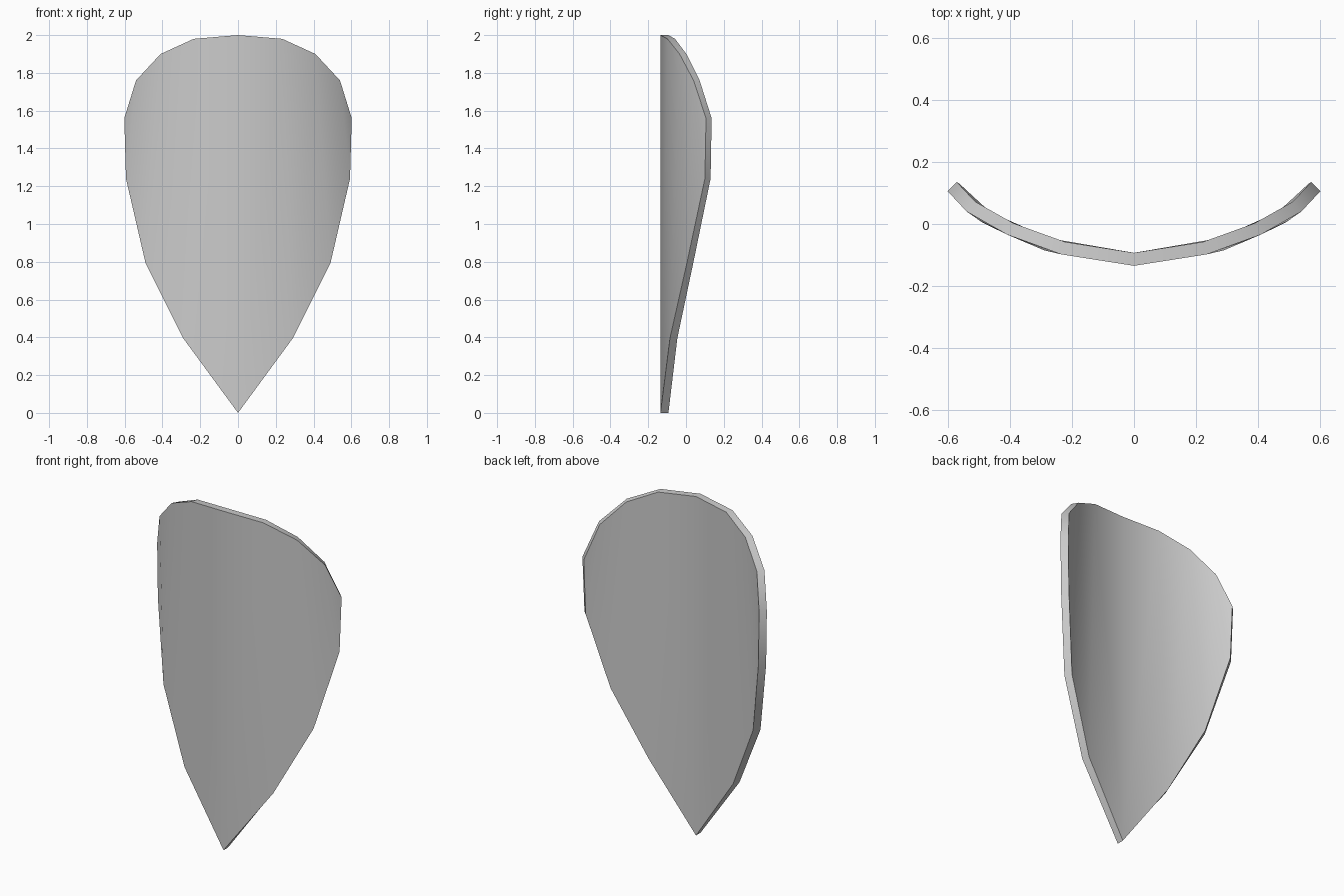
import bpy, bmesh, math

if "Cube" in bpy.data.objects:
    bpy.data.objects.remove(bpy.data.objects["Cube"])

# Right half of the curved plate as vertical ribs: (bottom point, top point), front surface x, y, z
RIBS = [
    ((0.0, -0.135, 0.0), (0.0, -0.135, 2.0)),
    ((0.29, -0.085, 0.395), (0.235, -0.098, 1.98)),
    ((0.49, 0.005, 0.795), (0.41, -0.034, 1.9)),
    ((0.593, 0.10, 1.24), (0.54, 0.04, 1.76)),
]
TIP = (0.602, 0.106, 1.56)
THICK = 0.042

bm = bmesh.new()


def pair(p):
    """Front vertex and its back partner, offset along the curve normal."""
    a = p[0] * 1.3
    back = (p[0] - THICK * math.sin(a), p[1] + THICK * math.cos(a), p[2])
    return bm.verts.new(p), bm.verts.new(back)


low = [pair(b) for b, t in RIBS]
high = [pair(t) for b, t in RIBS]
tip = pair(TIP)

# Front and back skins
for side in (0, 1):
    for i in range(len(RIBS) - 1):
        bm.faces.new([low[i][side], low[i + 1][side], high[i + 1][side], high[i][side]])
    bm.faces.new([low[-1][side], tip[side], high[-1][side]])

# Rim joining front to back
outline = low + [tip] + high[::-1]
for a, b in zip(outline, outline[1:]):
    bm.faces.new([a[0], a[1], b[1], b[0]])

# Mirror to the left half and weld the centre line
geom = bm.verts[:] + bm.edges[:] + bm.faces[:]
bmesh.ops.mirror(bm, geom=geom, axis='X', merge_dist=0.0001)
bmesh.ops.remove_doubles(bm, verts=bm.verts, dist=0.0001)
bmesh.ops.recalc_face_normals(bm, faces=bm.faces)

mesh = bpy.data.meshes.new("shield_plate")
bm.to_mesh(mesh)
bm.free()
shield = bpy.data.objects.new("shield_plate", mesh)
bpy.context.collection.objects.link(shield)

# Smooth skins with a sharp rim
bpy.context.view_layer.objects.active = shield
shield.select_set(True)
bpy.ops.object.shade_smooth_by_angle(angle=math.radians(30))
